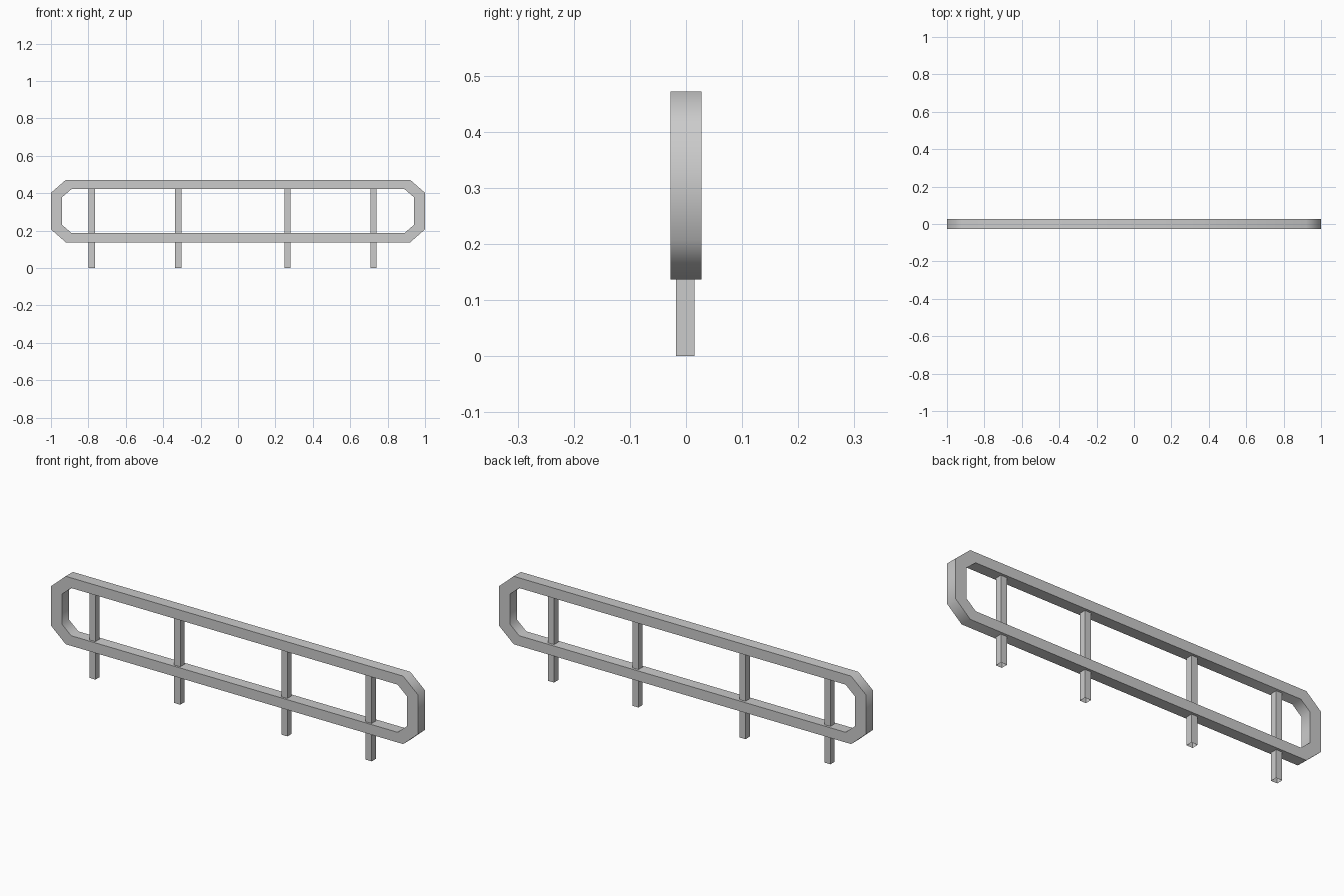
import bpy
import bmesh
from math import radians

cube = bpy.data.objects.get("Cube")
if cube:
    bpy.data.objects.remove(cube, do_unlink=True)

metal = bpy.data.materials.new("grey_metal")
metal.use_nodes = True
grey = (0.6, 0.6, 0.6, 1)
metal.diffuse_color = grey
metal.node_tree.nodes["Principled BSDF"].inputs["Base Color"].default_value = grey


def finish(bm, name):
    bmesh.ops.recalc_face_normals(bm, faces=bm.faces)
    mesh = bpy.data.meshes.new(name)
    bm.to_mesh(mesh)
    bm.free()
    mesh.materials.append(metal)
    obj = bpy.data.objects.new(name, mesh)
    bpy.context.collection.objects.link(obj)
    return obj


def octagon(bm, y, half, bottom, top, corner_x, low, high):
    """Ring of vertices for a rectangle with chamfered corners."""
    right = [(corner_x, bottom), (half, low), (half, high), (corner_x, top)]
    left = [(-x, z) for x, z in reversed(right)]
    return [bm.verts.new((x, y, z)) for x, z in right + left]


# Rail frame: a chamfered loop with a rectangular section
DEPTH = 0.028
outer = (1.0, 0.137, 0.472, 0.92, 0.207, 0.402)
inner = (0.94, 0.187, 0.422, 0.89, 0.23, 0.379)
bm = bmesh.new()
rings = [octagon(bm, -DEPTH, *outer), octagon(bm, DEPTH, *outer),
         octagon(bm, DEPTH, *inner), octagon(bm, -DEPTH, *inner)]
for a, b in zip(rings, rings[1:] + rings[:1]):
    for i in range(8):
        j = (i + 1) % 8
        bm.faces.new((a[i], a[j], b[j], b[i]))
frame = finish(bm, "rail_frame")
bpy.ops.object.select_all(action="DESELECT")
frame.select_set(True)
bpy.context.view_layer.objects.active = frame
bpy.ops.object.shade_smooth_by_angle(angle=radians(60))

# Posts: square tubes, open at the foot, running up into the top rail
HEIGHT = 0.43
for number, x in enumerate((-0.782, -0.319, 0.265, 0.725), 1):
    bm = bmesh.new()
    bmesh.ops.create_cube(bm, size=1)
    bmesh.ops.scale(bm, vec=(0.033, 0.033, HEIGHT), verts=bm.verts)
    bmesh.ops.translate(bm, vec=(x, -0.001, HEIGHT / 2), verts=bm.verts)
    foot = [f for f in bm.faces if f.normal.z < -0.5]
    bmesh.ops.delete(bm, geom=foot, context="FACES_ONLY")
    finish(bm, f"post_{number}")
